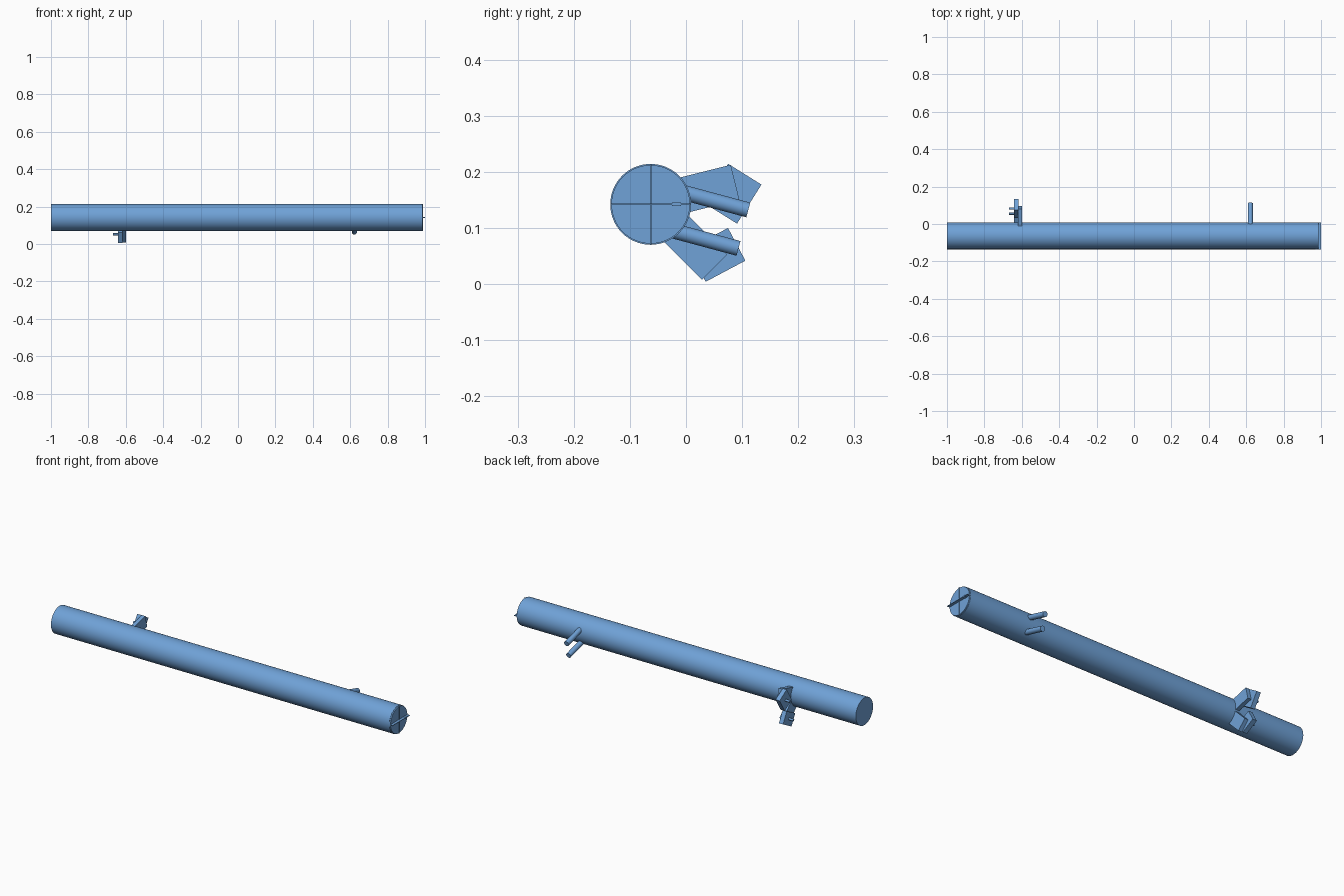
import bpy, math
from mathutils import Vector

if "Cube" in bpy.data.objects:
    bpy.data.objects.remove(bpy.data.objects["Cube"])

blue = bpy.data.materials.new("soft_blue")
blue.use_nodes = True
colour = (0.16, 0.36, 0.68, 1)
blue.diffuse_color = colour
blue.node_tree.nodes["Principled BSDF"].inputs["Base Color"].default_value = colour

AXIS_Y, AXIS_Z, RADIUS = -0.063, 0.142, 0.072


def rod(name, start, end, radius, sides=32):
    """Round bar between two points."""
    a, b = Vector(start), Vector(end)
    bpy.ops.mesh.primitive_cylinder_add(vertices=sides, radius=radius,
                                        depth=(b - a).length, location=(a + b) / 2)
    ob = bpy.context.object
    ob.rotation_euler = (b - a).to_track_quat('Z', 'Y').to_euler()
    ob.name = name
    ob.data.materials.append(blue)
    bpy.ops.object.shade_smooth_by_angle(angle=math.radians(35))
    return ob


def block(name, x0, x1, centre, size, angle=0):
    """Box spanning x0..x1, turned about the x axis."""
    bpy.ops.mesh.primitive_cube_add(size=1, location=((x0 + x1) / 2, *centre))
    ob = bpy.context.object
    ob.scale = (x1 - x0, *size)
    ob.rotation_euler.x = math.radians(angle)
    ob.name = name
    ob.data.materials.append(blue)
    return ob


# Main tube and its end cap
rod("main_tube", (-1, AXIS_Y, AXIS_Z), (0.98, AXIS_Y, AXIS_Z), RADIUS, 64)
rod("end_cap", (0.96, AXIS_Y, AXIS_Z), (0.986, AXIS_Y, AXIS_Z), RADIUS - 0.002, 64)

# Crossed fins on the capped end
block("horizontal_fin", 0.97, 1.0, (AXIS_Y, AXIS_Z), (2 * RADIUS, 0.003))
block("vertical_fin", 0.97, 0.989, (AXIS_Y, AXIS_Z), (0.003, 2 * RADIUS))
block("fin_tab", 0.97, 1.0, (-0.017, AXIS_Z), (0.016, 0.006))

# Pair of sloping pegs on the back
for name, tip in (("upper_peg", (0.111, 0.132)), ("lower_peg", (0.0935, 0.0635))):
    rod(name, (0.622, tip[0] - 0.145, tip[1] + 0.039), (0.622, *tip), 0.0135)

# Two bracket arms, each with an angled plate and a small pin
arms = (("upper", (0.034, 0.168), 14, (0.083, 0.161), -32),
        ("lower", (0.012, 0.069), -45, (0.055, 0.052), 28))
for name, arm, arm_angle, plate, plate_angle in arms:
    block(name + "_arm", -0.62, -0.598, arm, (0.11, 0.064), arm_angle)
    block(name + "_plate", -0.642, -0.618, plate,
          (0.07, 0.082) if name == "upper" else (0.08, 0.066), plate_angle)
    rod(name + "_pin", (-0.668, *plate), (-0.635, *plate), 0.006, 16)
